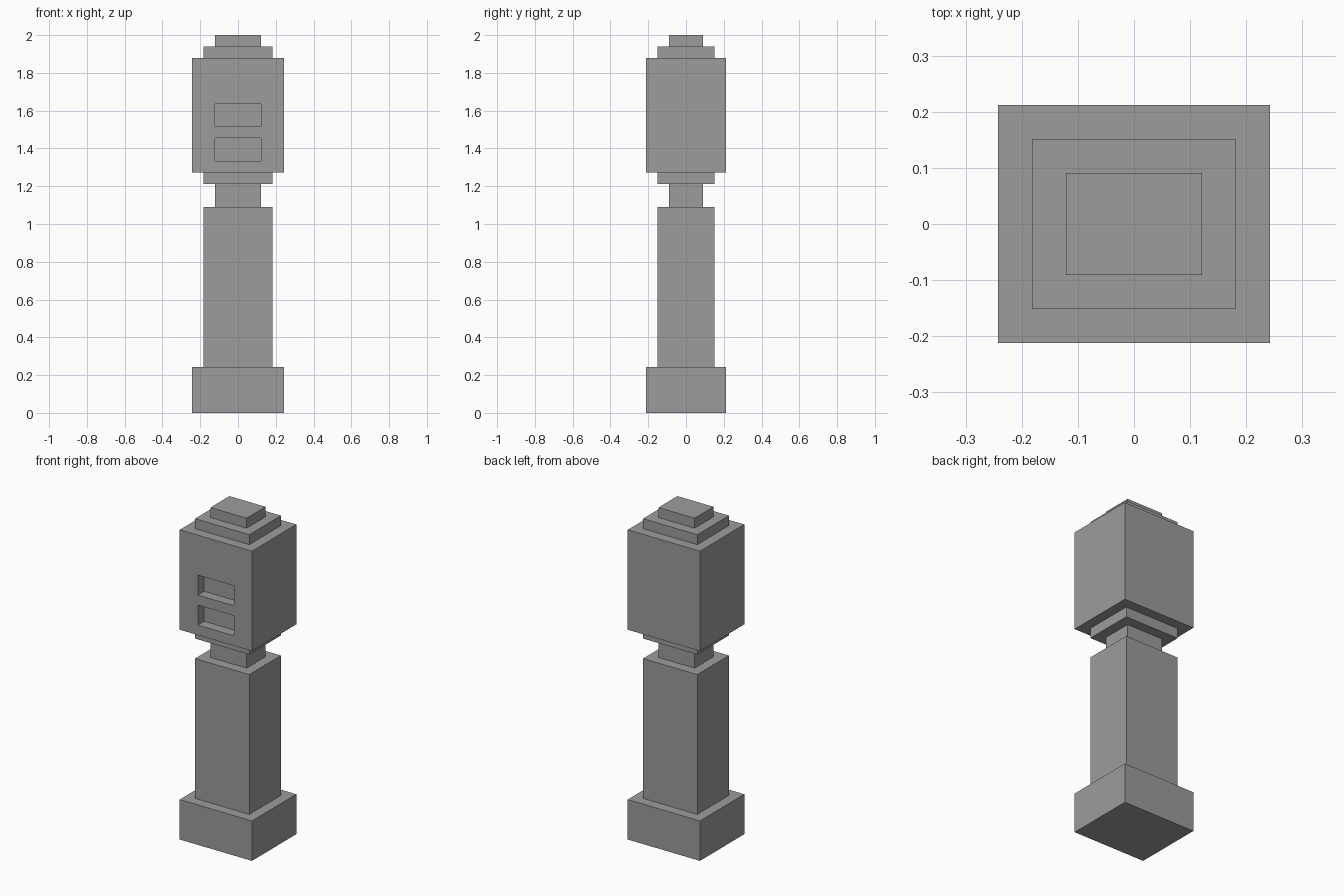
import bpy

if "Cube" in bpy.data.objects:
    bpy.data.objects.remove(bpy.data.objects["Cube"])

U = 2 / 33  # the design sits on a grid of 33 units in height

# Dark grey stone
stone = bpy.data.materials.new("dark_grey")
stone.diffuse_color = (0.335, 0.335, 0.335, 1)
stone.use_nodes = True
stone.node_tree.nodes["Principled BSDF"].inputs["Base Color"].default_value = stone.diffuse_color


def box(name, x, y, z):
    """Box from (min, max) pairs given in grid units."""
    centre = [(a + b) / 2 * U for a, b in (x, y, z)]
    size = [(b - a) * U for a, b in (x, y, z)]
    bpy.ops.mesh.primitive_cube_add(size=1, location=centre)
    obj = bpy.context.object
    obj.name = name
    obj.scale = size
    bpy.ops.object.transform_apply(location=True, rotation=False, scale=True)
    obj.data.materials.append(stone)
    return obj


# Stacked parts: half width, half depth, bottom, top
parts = {
    "base": (4, 3.5, 0, 4),
    "post": (3, 2.5, 4, 18),
    "neck": (2, 1.5, 18, 20),
    "collar": (3, 2.5, 20, 21),
    "head": (4, 3.5, 21, 31),
    "cap_lower": (3, 2.5, 31, 32),
    "cap_upper": (2, 1.5, 32, 33),
}
objs = {n: box(n, (-w, w), (-d, d), (lo, hi))
        for n, (w, d, lo, hi) in parts.items()}

# Two recessed slots in the front of the head
head = objs["head"]
for i, z in enumerate((22, 25)):
    cutter = box(f"slot_cutter_{i + 1}", (-2, 2), (-4.5, -2.5), (z, z + 2))
    cutter.hide_render = True
    mod = head.modifiers.new("slot", 'BOOLEAN')
    mod.operation = 'DIFFERENCE'
    mod.solver = 'EXACT'
    mod.object = cutter
    bpy.context.view_layer.objects.active = head
    bpy.ops.object.modifier_apply(modifier=mod.name)
    bpy.data.objects.remove(cutter)
